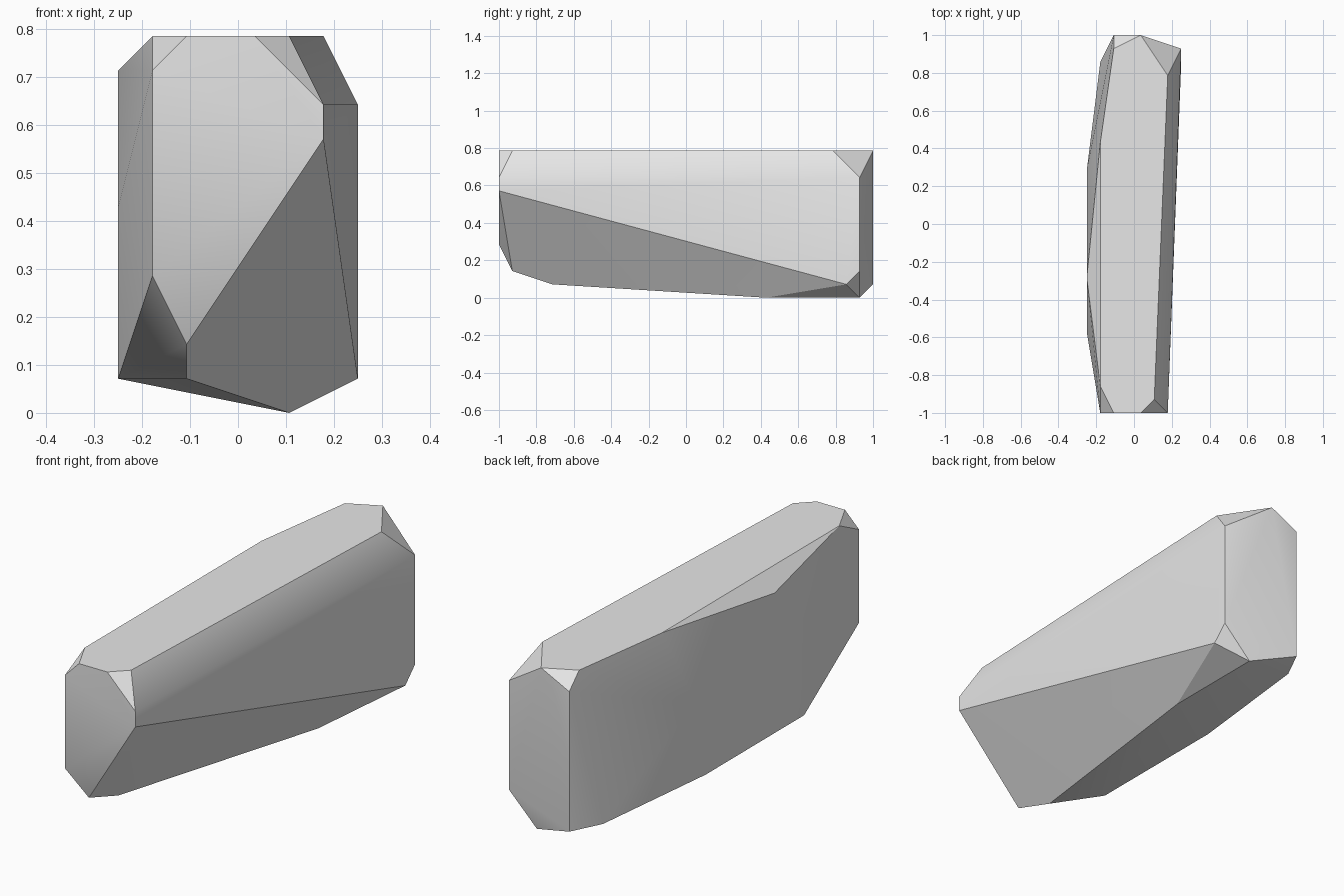
import bpy
import bmesh
import math
from mathutils import Vector

cube = bpy.data.objects.get("Cube")
if cube:
    bpy.data.objects.remove(cube, do_unlink=True)

# The block is chiselled on a regular grid: seven cells wide, twenty-eight long
CELL = 1 / 14
ORIGIN = Vector((3.5, 14, 0))


def at_height(level, outline):
    return [Vector((x, y, level)) for x, y in outline]


def at_depth(row, outline):
    return [Vector((x, row, z)) for x, z in outline]


def make_material(name, colour):
    material = bpy.data.materials.new(name)
    material.use_nodes = True
    material.diffuse_color = colour
    shader = material.node_tree.nodes["Principled BSDF"]
    shader.inputs["Base Color"].default_value = colour
    shader.inputs["Roughness"].default_value = 0.8
    return material


def make_hull(name, corners, material):
    """Wrap the corners in a convex skin and merge its flat facets."""
    bm = bmesh.new()
    for corner in corners:
        bm.verts.new((corner - ORIGIN) * CELL)
    result = bmesh.ops.convex_hull(bm, input=bm.verts[:])
    loose = [v for v in bm.verts if not v.link_faces]
    bmesh.ops.delete(bm, geom=loose, context="VERTS")
    bmesh.ops.dissolve_limit(bm, angle_limit=math.radians(0.5),
                             verts=bm.verts[:], edges=bm.edges[:])
    bmesh.ops.recalc_face_normals(bm, faces=bm.faces[:])
    mesh = bpy.data.meshes.new(name)
    bm.to_mesh(mesh)
    bm.free()
    mesh.materials.append(material)
    obj = bpy.data.objects.new(name, mesh)
    bpy.context.collection.objects.link(obj)
    return obj


# Flat top
top = at_height(11, [(1, 2), (2, 0), (4, 0), (5, 1),
                     (6, 25), (4, 28), (2, 27), (1, 20)])
# Slanted underside, lowest along one edge
underside = at_height(1, [(2, 4), (0, 7), (0, 17), (1, 26), (2, 28), (7, 26)])
keel = at_height(0, [(5, 20), (5, 27)])
# Front end with its undercut tip
front_end = at_depth(0, [(1, 10), (6, 9), (6, 8), (1, 4)])
front_tip = at_depth(1, [(2, 2)])
# Back end and its slanted corner
back_end = at_depth(28, [(2, 10)])
back_corner = at_depth(27, [(7, 9), (7, 2)])
# Bulging side
bulge = [Vector((0, 10, 10)), Vector((0, 6, 6)), Vector((0, 18, 6))]

grey_stone = make_material("grey stone", (0.8, 0.8, 0.8, 1))
rock = make_hull("rock_block",
                 top + underside + keel + front_end + front_tip
                 + back_end + back_corner + bulge, grey_stone)

# Soft shading across shallow facets, crisp edges elsewhere
bpy.ops.object.select_all(action="DESELECT")
rock.select_set(True)
bpy.context.view_layer.objects.active = rock
bpy.ops.object.shade_smooth_by_angle(angle=math.radians(30))
